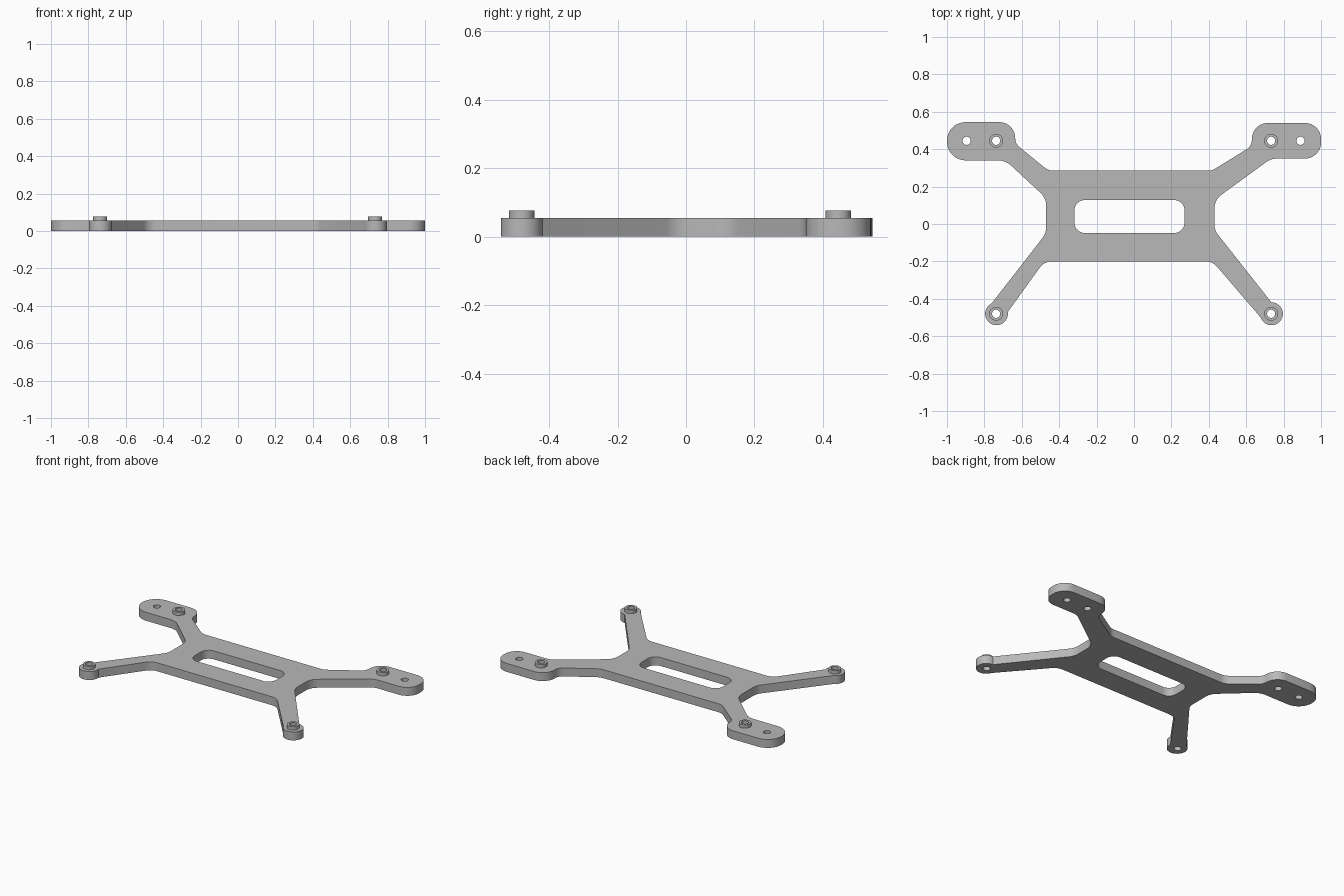
import bpy, bmesh
from math import cos, sin, tan, radians
from mathutils import Vector

cube = bpy.data.objects.get("Cube")
if cube:
    bpy.data.objects.remove(cube, do_unlink=True)

THICK = 0.055
BOSS_TOP = 0.077

grey = bpy.data.materials.new("plain grey")
grey.use_nodes = True
grey.diffuse_color = (0.48, 0.48, 0.48, 1)
grey.node_tree.nodes["Principled BSDF"].inputs["Base Color"].default_value = grey.diffuse_color


def arc(cx, cy, r, start, end, steps=32):
    """Points along an arc, angles in degrees."""
    angles = [radians(start + (end - start) * i / steps) for i in range(steps + 1)]
    return [(cx + r * cos(a), cy + r * sin(a)) for a in angles]


def circle(cx, cy, r):
    return arc(cx, cy, r, 0, 360)[:-1]


def rounded(corners, steps=8):
    """Closed outline from (x, y, radius) corners, each filleted."""
    out = []
    for i, (x, y, r) in enumerate(corners):
        p = Vector((x, y))
        if r == 0:
            out.append((x, y))
            continue
        a = (Vector(corners[i - 1][:2]) - p).normalized()
        b = (Vector(corners[(i + 1) % len(corners)][:2]) - p).normalized()
        half = a.angle(b) / 2
        centre = p + (a + b).normalized() * (r / sin(half))
        start = p + a * (r / tan(half)) - centre
        end = p + b * (r / tan(half)) - centre
        turn = start.angle(end)
        for k in range(steps + 1):
            t = k / steps
            v = (start * sin((1 - t) * turn) + end * sin(t * turn)) / sin(turn)
            out.append(tuple(centre + v))
    return out


def plate(name, loops, z0, z1):
    """Flat solid from an outer loop and hole loops."""
    curve = bpy.data.curves.new(name + " profile", "CURVE")
    curve.dimensions = "2D"
    curve.fill_mode = "BOTH"
    curve.extrude = (z1 - z0) / 2
    for loop in loops:
        spline = curve.splines.new("POLY")
        spline.points.add(len(loop) - 1)
        for point, (x, y) in zip(spline.points, loop):
            point.co = (x, y, 0, 1)
        spline.use_cyclic_u = True
    helper = bpy.data.objects.new(name + " helper", curve)
    bpy.context.collection.objects.link(helper)
    graph = bpy.context.evaluated_depsgraph_get()
    mesh = bpy.data.meshes.new_from_object(helper.evaluated_get(graph))
    bpy.data.objects.remove(helper, do_unlink=True)

    bm = bmesh.new()
    bm.from_mesh(mesh)
    bmesh.ops.remove_doubles(bm, verts=bm.verts, dist=0.0001)
    bmesh.ops.translate(bm, verts=bm.verts, vec=(0, 0, (z0 + z1) / 2))
    bmesh.ops.recalc_face_normals(bm, faces=bm.faces)
    bm.to_mesh(mesh)
    bm.free()
    mesh.materials.clear()
    mesh.materials.append(grey)
    obj = bpy.data.objects.new(name, mesh)
    bpy.context.collection.objects.link(obj)
    bpy.ops.object.select_all(action="DESELECT")
    obj.select_set(True)
    bpy.context.view_layer.objects.active = obj
    bpy.ops.object.shade_smooth_by_angle(angle=radians(30))
    return obj


# Outline, clockwise: left pad, right pad, right foot, left foot
FOOT_X, FOOT_Y, FOOT_R = 0.735, -0.48, 0.061
right_foot = arc(FOOT_X, FOOT_Y, FOOT_R, 90, -161)
left_foot = arc(-FOOT_X, FOOT_Y, FOOT_R, 9, -244)

corners = [(-1, 0.545, 0.1), (-0.635, 0.545, 0.085), (-0.635, 0.43, 0.06),
           (-0.458, 0.285, 0.08),
           (0.417, 0.285, 0.08), (0.63, 0.417, 0.06), (0.63, 0.54, 0.085),
           (1, 0.54, 0.085), (1, 0.35, 0.085), (0.733, 0.35, 0.1),
           (0.43, 0.129, 0.09), (0.43, -0.033, 0.09)]
corners += [(x, y, 0) for x, y in right_foot]
corners += [(0.42, -0.2, 0.08), (-0.48, -0.2, 0.08)]
corners += [(x, y, 0) for x, y in left_foot]
corners += [(-0.47, -0.05, 0.09), (-0.47, 0.139, 0.09),
            (-0.687, 0.34, 0.1), (-1, 0.34, 0.1)]

# Central slot and screw holes
slot = rounded([(-0.318, 0.128, 0.055), (0.27, 0.128, 0.055),
                (0.27, -0.048, 0.055), (-0.318, -0.048, 0.055)])
bosses = {"back_left_boss": (0.733, 0.445), "back_right_boss": (-0.737, 0.445),
          "front_left_boss": (0.733, -0.48), "front_right_boss": (-0.737, -0.48)}
holes = [circle(x, y, 0.022) for x, y in bosses.values()]
holes += [circle(-0.895, 0.445, 0.022), circle(0.89, 0.445, 0.022)]

plate("mounting_frame", [rounded(corners), slot] + holes, 0, THICK)

# Raised rings around the mounting holes
for name, (x, y) in bosses.items():
    plate(name, [circle(x, y, 0.037), circle(x, y, 0.022)], THICK, BOSS_TOP)
